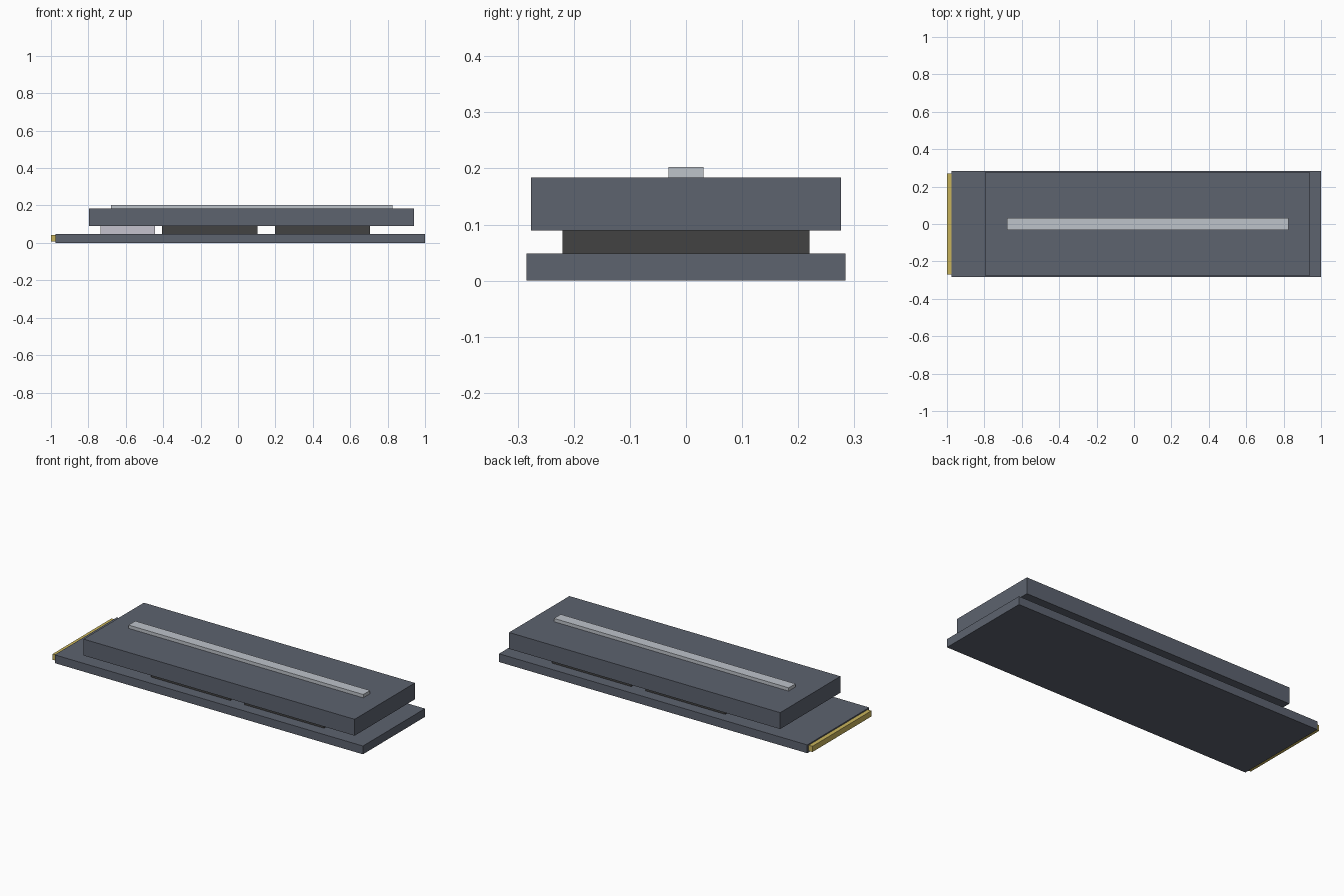
import bpy

if "Cube" in bpy.data.objects:
    bpy.data.objects.remove(bpy.data.objects["Cube"])


def srgb(r, g, b):
    return tuple(((c / 255 + 0.055) / 1.055) ** 2.4 for c in (r, g, b)) + (1.0,)


def material(name, rgb):
    m = bpy.data.materials.new(name)
    m.diffuse_color = srgb(*rgb)
    m.use_nodes = True
    m.node_tree.nodes["Principled BSDF"].inputs["Base Color"].default_value = m.diffuse_color
    return m


slate = material("slate grey", (93, 99, 111))
charcoal = material("charcoal", (66, 66, 66))
lilac = material("pale lilac grey", (197, 194, 205))
silver = material("silver", (190, 195, 202))
gold = material("gold", (201, 180, 92))


def box(name, x, half_y, z, mat):
    """Box from x and z ranges, symmetric about y = 0."""
    bpy.ops.mesh.primitive_cube_add(
        size=1, location=((x[0] + x[1]) / 2, 0, (z[0] + z[1]) / 2))
    ob = bpy.context.object
    ob.name = name
    ob.scale = (x[1] - x[0], 2 * half_y, z[1] - z[0])
    bpy.ops.object.transform_apply(location=False, rotation=False, scale=True)
    ob.data.materials.append(mat)
    return ob


# Circuit board and the contact strip on its end
box("board", (-0.976, 1.0), 0.284, (0.0, 0.048), slate)
box("edge_contacts", (-1.0, -0.976), 0.27, (0.008, 0.041), gold)

# Chips between board and cover
box("controller_chip", (-0.735, -0.445), 0.15, (0.048, 0.089), lilac)
box("memory_chip_left", (-0.405, 0.105), 0.22, (0.048, 0.089), charcoal)
box("memory_chip_right", (0.197, 0.706), 0.22, (0.048, 0.089), charcoal)

# Cover slab with a raised trim bar
box("heat_spreader", (-0.797, 0.941), 0.276, (0.089, 0.184), slate)
box("trim_bar", (-0.68, 0.825), 0.031, (0.184, 0.203), silver)
